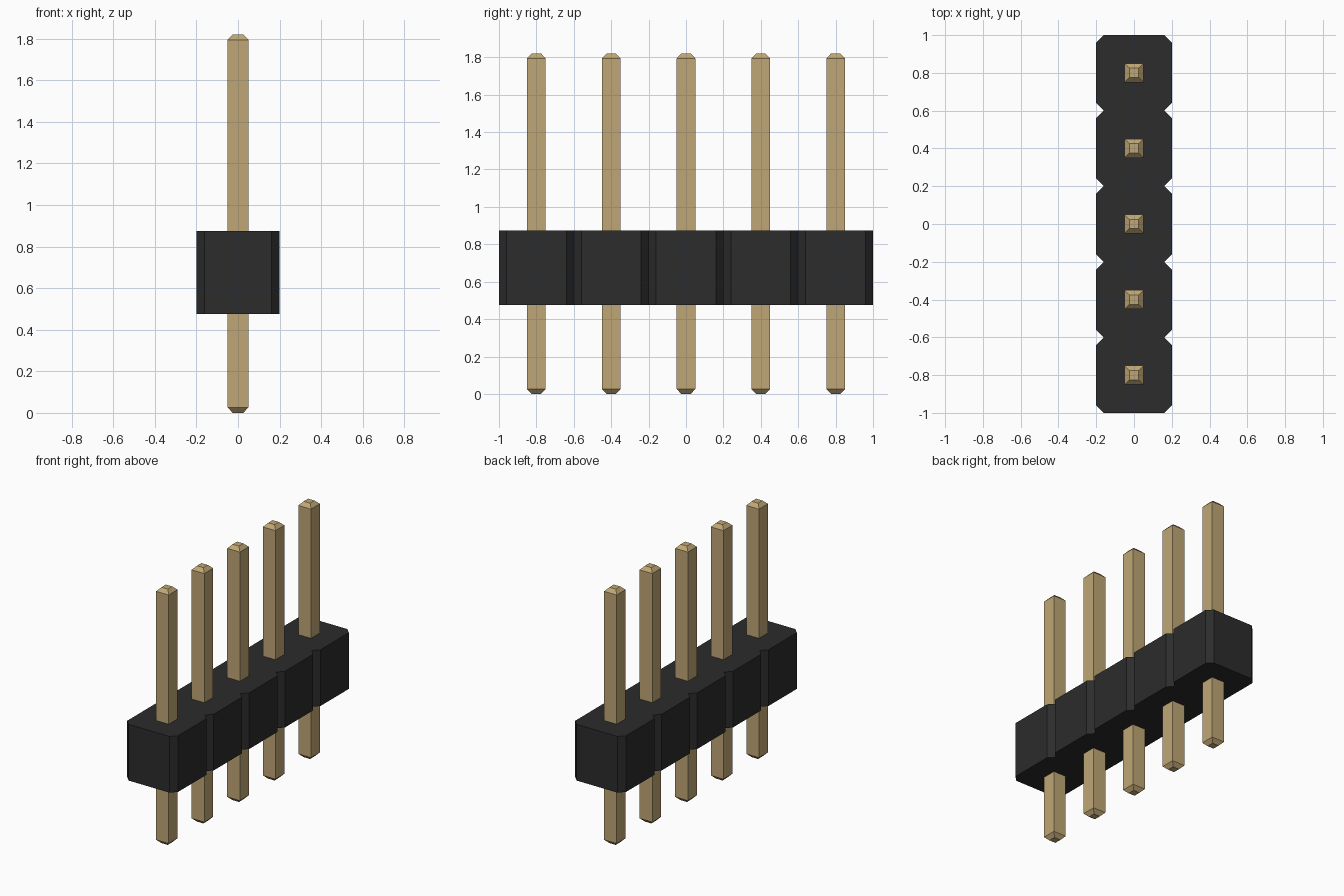
import bpy
import bmesh

if "Cube" in bpy.data.objects:
    bpy.data.objects.remove(bpy.data.objects["Cube"])

PINS, PITCH = 5, 0.4
HALF, CUT = 0.2, 0.04          # housing half width and corner chamfer
Z0, Z1 = 0.475, 0.875          # housing bottom and top
PIN_H, PIN_R, TIP_R, TIP_H = 1.82, 0.05, 0.025, 0.026


def material(name, color):
    mat = bpy.data.materials.new(name)
    mat.diffuse_color = color
    mat.use_nodes = True
    mat.node_tree.nodes["Principled BSDF"].inputs["Base Color"].default_value = mat.diffuse_color
    return mat


def finish(name, bm, mat, location=(0, 0, 0)):
    bmesh.ops.recalc_face_normals(bm, faces=bm.faces)
    mesh = bpy.data.meshes.new(name)
    bm.to_mesh(mesh)
    bm.free()
    mesh.materials.append(mat)
    obj = bpy.data.objects.new(name, mesh)
    obj.location = location
    bpy.context.collection.objects.link(obj)
    return obj


black = material("black_plastic", (0.025, 0.025, 0.025, 1))
gold = material("gold_metal", (0.53, 0.39, 0.18, 1))
centres = [(i - (PINS - 1) / 2) * PITCH for i in range(PINS)]

# Housing: notched outline, one chamfered block per pin, extruded upward
side = [(HALF - CUT, centres[0] - PITCH / 2)]
for y in centres:
    side += [(HALF, y - PITCH / 2 + CUT), (HALF, y + PITCH / 2 - CUT),
             (HALF - CUT, y + PITCH / 2)]
outline = side + [(-x, y) for x, y in reversed(side)]
bm = bmesh.new()
base = bm.faces.new([bm.verts.new((x, y, Z0)) for x, y in outline])
top = bmesh.ops.extrude_face_region(bm, geom=[base], use_keep_orig=True)["geom"]
bmesh.ops.translate(bm, vec=(0, 0, Z1 - Z0),
                    verts=[v for v in top if isinstance(v, bmesh.types.BMVert)])
finish("housing", bm, black)

# Pins: square posts with tapered tips at both ends
corners = [(-1, -1), (1, -1), (1, 1), (-1, 1)]
levels = [(0, TIP_R), (TIP_H, PIN_R), (PIN_H - TIP_H, PIN_R), (PIN_H, TIP_R)]
for n, y in enumerate(centres, 1):
    bm = bmesh.new()
    rings = [[bm.verts.new((cx * r, cy * r, z)) for cx, cy in corners]
             for z, r in levels]
    for a, b in zip(rings, rings[1:]):
        for i in range(4):
            j = (i + 1) % 4
            bm.faces.new((a[i], a[j], b[j], b[i]))
    bm.faces.new(rings[0][::-1])
    bm.faces.new(rings[-1])
    finish(f"pin_{n}", bm, gold, (0, y, 0))
